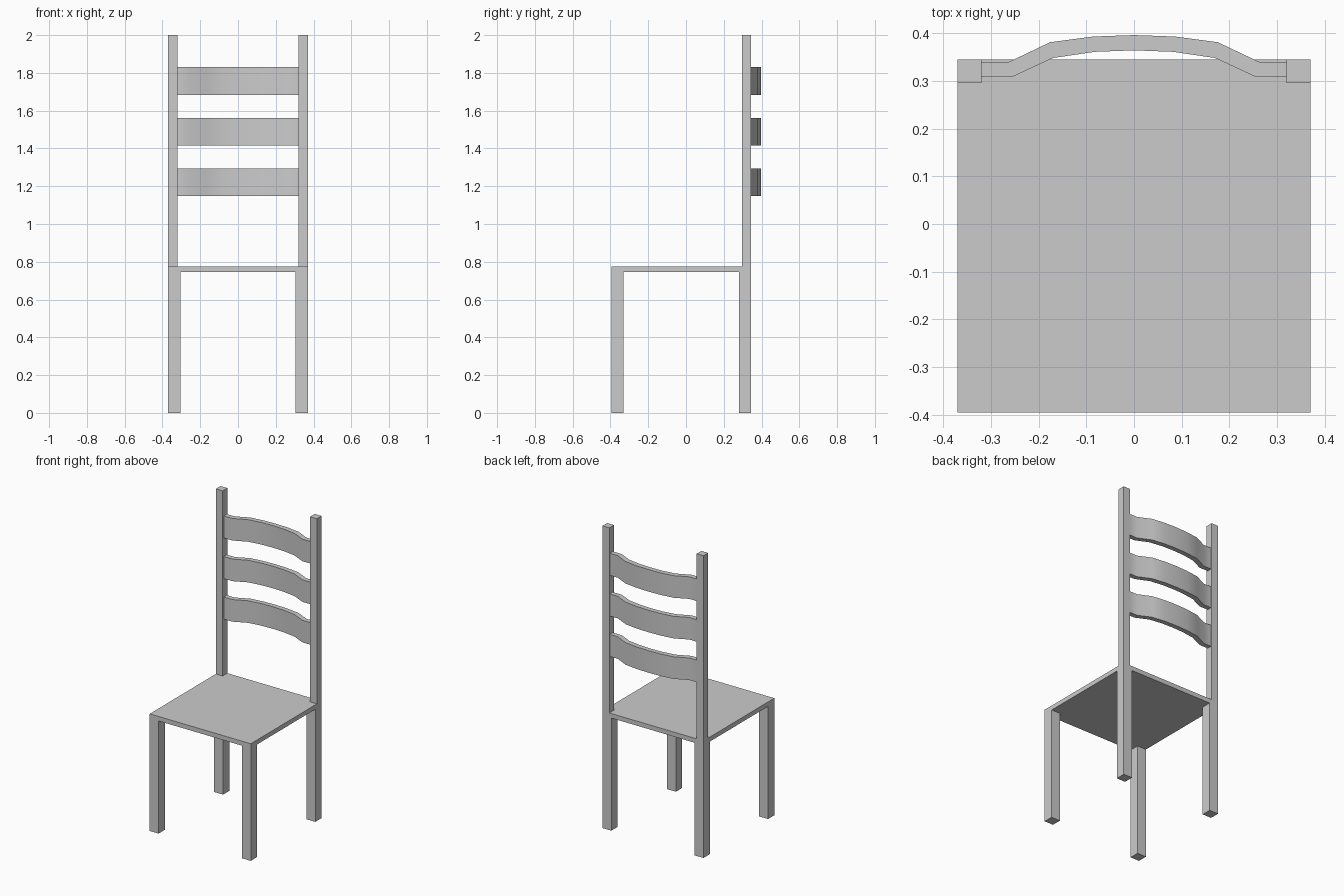
import bpy, bmesh
from mathutils import Vector

if "Cube" in bpy.data.objects:
    bpy.data.objects.remove(bpy.data.objects["Cube"])


def finish(name, bm):
    bmesh.ops.recalc_face_normals(bm, faces=bm.faces)
    mesh = bpy.data.meshes.new(name)
    bm.to_mesh(mesh)
    bm.free()
    obj = bpy.data.objects.new(name, mesh)
    bpy.context.collection.objects.link(obj)
    return obj


def box(name, lo, hi):
    lo, hi = Vector(lo), Vector(hi)
    bm = bmesh.new()
    bmesh.ops.create_cube(bm, size=1)
    bmesh.ops.scale(bm, vec=hi - lo, verts=bm.verts)
    bmesh.ops.translate(bm, vec=(lo + hi) / 2, verts=bm.verts)
    return finish(name, bm)


def slat(name, outline, z, height):
    bm = bmesh.new()
    # Quad strip between the front and back curves, extruded upward
    rows = [(bm.verts.new((x0, y0, z)), bm.verts.new((x1, y1, z)))
            for (x0, y0), (x1, y1) in outline]
    strip = [bm.faces.new((a[0], b[0], b[1], a[1])) for a, b in zip(rows, rows[1:])]
    ext = bmesh.ops.extrude_face_region(bm, geom=strip, use_keep_orig=True)
    top = [g for g in ext["geom"] if isinstance(g, bmesh.types.BMVert)]
    bmesh.ops.translate(bm, vec=(0, 0, height), verts=top)
    obj = finish(name, bm)
    bpy.ops.object.select_all(action='DESELECT')
    obj.select_set(True)
    bpy.context.view_layer.objects.active = obj
    bpy.ops.object.shade_smooth_by_angle(angle=0.7)
    return obj


# Seat
box("seat", (-0.37, -0.395, 0.745), (0.37, 0.345, 0.775))

# Legs and back posts, left and right
for side, s in (("left", -1), ("right", 1)):
    xs = sorted((s * 0.305, s * 0.37))
    box(f"front_leg_{side}", (xs[0], -0.395, 0), (xs[1], -0.33, 0.745))
    box(f"back_leg_{side}", (xs[0], 0.28, 0), (xs[1], 0.345, 0.745))
    xs = sorted((s * 0.32, s * 0.37))
    box(f"back_post_{side}", (xs[0], 0.296, 0.775), (xs[1], 0.345, 2.0))

# Back slats: (front point, back point) pairs for the right half, mirrored
half = [((0, 0.364), (0, 0.396)),
        ((0.082, 0.361), (0.086, 0.393)),
        ((0.170, 0.348), (0.176, 0.381)),
        ((0.256, 0.308), (0.262, 0.340)),
        ((0.32, 0.308), (0.32, 0.340))]
outline = [((-a[0], a[1]), (-b[0], b[1])) for a, b in reversed(half[1:])] + half
for name, z in (("lower", 1.147), ("middle", 1.415), ("upper", 1.684)):
    slat(f"{name}_back_slat", outline, z, 0.146)
